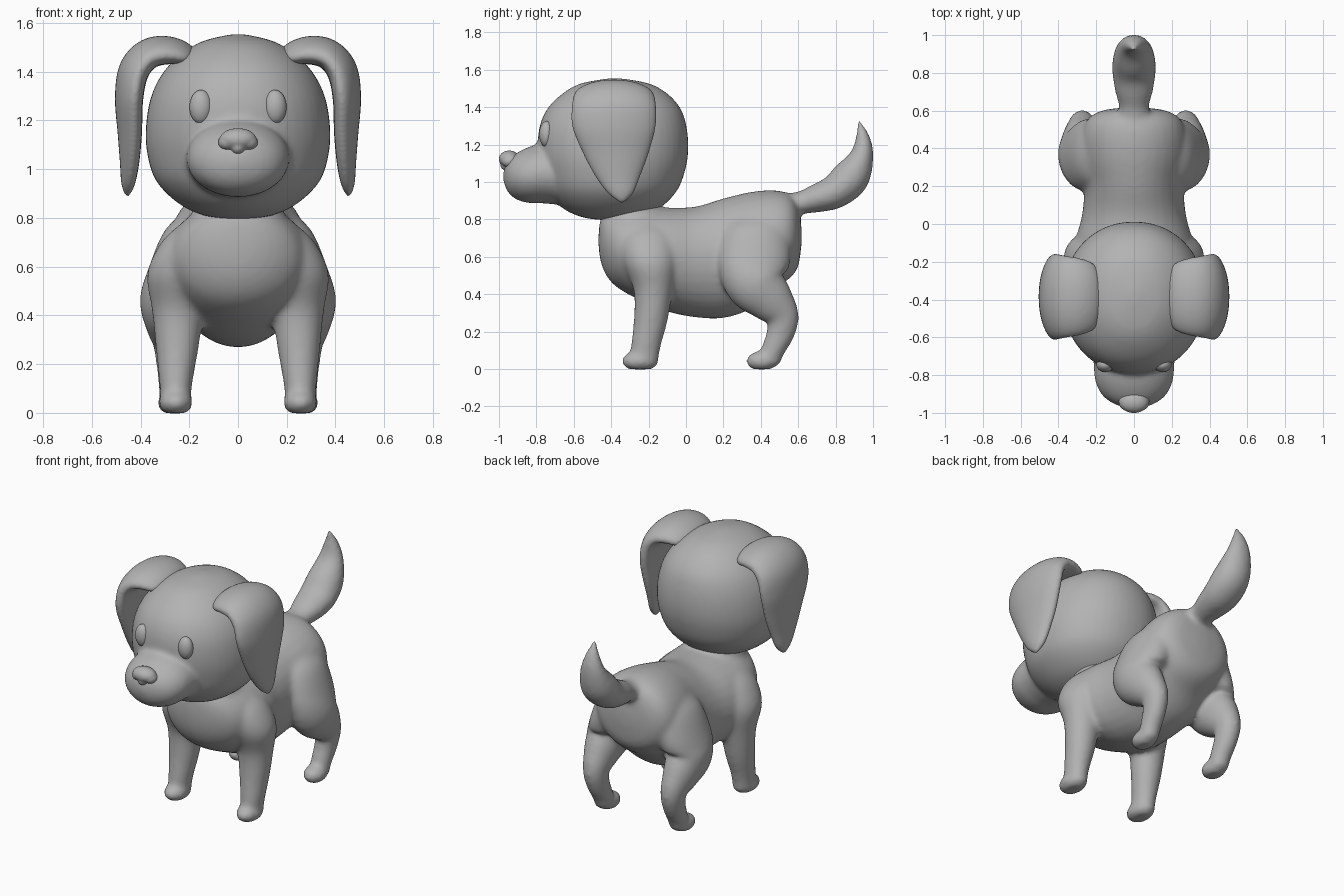
import bpy, bmesh, math
from mathutils import Vector

GREY = bpy.data.materials.new("soft grey")
GREY.diffuse_color = (0.45, 0.45, 0.45, 1)
X, Y, Z = Vector((1, 0, 0)), Vector((0, 1, 0)), Vector((0, 0, 1))


def spline(p, steps):
    """Catmull-Rom interpolation through rows of numbers."""
    out = []
    for i in range(len(p) - 1):
        a, b, c, d = p[max(i - 1, 0)], p[i], p[i + 1], p[min(i + 2, len(p) - 1)]
        for s in range(steps):
            t = s / steps
            out.append([0.5 * (2 * q + (r - o) * t + (2 * o - 5 * q + 4 * r - u) * t * t
                        + (3 * q - o - 3 * r + u) * t ** 3) for o, q, r, u in zip(a, b, c, d)])
    return out + [list(p[-1])]


def tube(bm, rows, wide, mirror=False, power=1.0, sides=32, steps=5, cup=0.0, normal=None):
    """Loft rings (x, y, z, half width along 'wide', half thickness) along a path."""
    for sx in ((1, -1) if mirror else (1,)):
        rows2 = spline(rows, steps)
        pts = [Vector(r[:3]) for r in rows2]
        rings = []
        for i, r in enumerate(rows2):
            tan = pts[min(i + 1, len(pts) - 1)] - pts[max(i - 1, 0)]
            nor = normal or tan.cross(wide).normalized()
            ring = []
            for k in range(sides):
                a = 2 * math.pi * k / sides
                c, s = math.cos(a), math.sin(a)
                c = math.copysign(abs(c) ** power, c)
                s = math.copysign(abs(s) ** power, s)
                v = pts[i] + wide * c * max(r[3], .003) + nor * (s * max(r[4], .003) + cup * c * c * r[3])
                ring.append(bm.verts.new((v.x * sx, v.y, v.z)))
            rings.append(ring)
        for r0, r1 in zip(rings, rings[1:]):
            for k in range(sides):
                bm.faces.new((r0[k], r0[(k + 1) % sides], r1[(k + 1) % sides], r1[k]))
        bm.faces.new(rings[0])
        bm.faces.new(rings[-1])


def ball(bm, loc, rad, mirror=False):
    for sx in ((1, -1) if mirror else (1,)):
        res = bmesh.ops.create_uvsphere(bm, u_segments=32, v_segments=20, radius=1)
        for v in res["verts"]:
            v.co = Vector(((v.co.x * rad[0] + loc[0]) * sx, v.co.y * rad[1] + loc[1],
                           v.co.z * rad[2] + loc[2]))


def finish(bm, name, voxel=0, smooth=0):
    bmesh.ops.recalc_face_normals(bm, faces=bm.faces)
    me = bpy.data.meshes.new(name)
    bm.to_mesh(me)
    bm.free()
    me.materials.append(GREY)
    ob = bpy.data.objects.new(name, me)
    bpy.context.collection.objects.link(ob)
    me.shade_smooth()
    if voxel:
        m = ob.modifiers.new("fuse", "REMESH")
        m.mode, m.voxel_size, m.use_smooth_shade = "VOXEL", voxel, True
    if smooth:
        m = ob.modifiers.new("soften", "SMOOTH")
        m.factor, m.iterations = 0.5, smooth
    return ob


# Body: torso, legs, paws and tail fused into one soft skin
bm = bmesh.new()
tube(bm, [(0, -.468, .69, .03, .03), (0, -.455, .69, .11, .12), (0, -.42, .67, .19, .18),
          (0, -.36, .645, .255, .215), (0, -.25, .62, .30, .25), (0, -.1, .585, .31, .278),
          (0, .05, .572, .275, .296), (0, .2, .592, .265, .32), (0, .35, .635, .29, .312),
          (0, .47, .69, .28, .265), (0, .555, .71, .245, .225), (0, .6, .71, .17, .16),
          (0, .618, .71, .04, .04)], X, normal=Z)
tube(bm, [(0, -.27, .6, .24, .18), (0, -.28, .72, .225, .18), (0, -.285, .82, .19, .165),
          (0, -.29, .92, .16, .14)], X, normal=Y)  # neck
tube(bm, [(.17, -.2, .78, .06, .08), (.205, -.2, .7, .11, .14), (.238, -.19, .57, .135, .145),
          (.245, -.175, .42, .108, .105), (.25, -.19, .25, .086, .09),
          (.255, -.215, .12, .068, .08), (.255, -.225, .03, .06, .075)], X, True, normal=Y)
ball(bm, (.255, -.245, .042), (.07, .1, .055), True)
tube(bm, [(.14, .38, .84, .06, .1), (.185, .38, .75, .115, .17), (.235, .365, .6, .13, .195),
          (.275, .365, .47, .128, .165), (.28, .455, .365, .1, .125), (.275, .515, .28, .074, .09),
          (.27, .505, .19, .064, .075), (.265, .465, .1, .06, .063), (.265, .445, .03, .056, .056)], X, True)
ball(bm, (.265, .405, .042), (.066, .084, .055), True)
tube(bm, [(0, .46, .86, .13, .075), (0, .55, .875, .095, .065), (0, .62, .89, .08, .062),
          (0, .7, .913, .1, .077), (0, .8, .95, .115, .092), (0, .885, 1.03, .11, .1),
          (0, .94, 1.14, .082, .064), (0, .945, 1.24, .047, .038), (0, .918, 1.34, .006, .006)], X)
for v in bm.verts:  # flat soles
    v.co.z = max(v.co.z, -.002)
finish(bm, "body", .014, 12)

# Head: skull lofted upward, with the muzzle fused in
bm = bmesh.new()
tube(bm, [(0, -.4, .795, .03, .03), (0, -.4, .81, .14, .15), (0, -.4, .86, .245, .26),
          (0, -.395, .95, .335, .345), (0, -.39, 1.06, .372, .385), (0, -.39, 1.17, .378, .402),
          (0, -.39, 1.29, .359, .394), (0, -.385, 1.39, .312, .357), (0, -.38, 1.47, .238, .283),
          (0, -.38, 1.525, .145, .185), (0, -.38, 1.553, .03, .04)], X, power=.95, sides=48, normal=Y)
tube(bm, [(0, -.6, 1.04, .22, .17), (0, -.76, 1.045, .213, .16), (0, -.84, 1.037, .203, .15),
          (0, -.91, 1.03, .165, .122), (0, -.955, 1.03, .1, .08), (0, -.978, 1.03, .02, .02)],
     X, normal=Z)
finish(bm, "head", .014, 7)

# Ears: thick soft flaps rooted on the crown that fold over and hang down
bm = bmesh.new()
tube(bm, [(.17, -.385, 1.435, .13, .02), (.215, -.385, 1.47, .18, .045), (.29, -.385, 1.488, .205, .058),
          (.37, -.385, 1.472, .217, .062), (.427, -.385, 1.405, .226, .063), (.447, -.385, 1.29, .222, .058),
          (.444, -.375, 1.15, .175, .05), (.445, -.365, 1.03, .12, .04),
          (.451, -.35, .94, .068, .028), (.455, -.343, .89, .012, .008)], Y, True,
     power=.92, sides=40, cup=-.1)
finish(bm, "ears", .01, 4)

# Eyes
bm = bmesh.new()
ball(bm, (.152, -.745, 1.255), (.047, .04, .07), True)
finish(bm, "eyes")

# Nose: wide on top, pinched to a short stem
bm = bmesh.new()
ball(bm, (0, -.945, 1.122), (.076, .056, .046))
ball(bm, (.042, -.94, 1.11), (.04, .046, .034), True)
ball(bm, (0, -.948, 1.09), (.032, .045, .033))
finish(bm, "nose", .006, 5)
